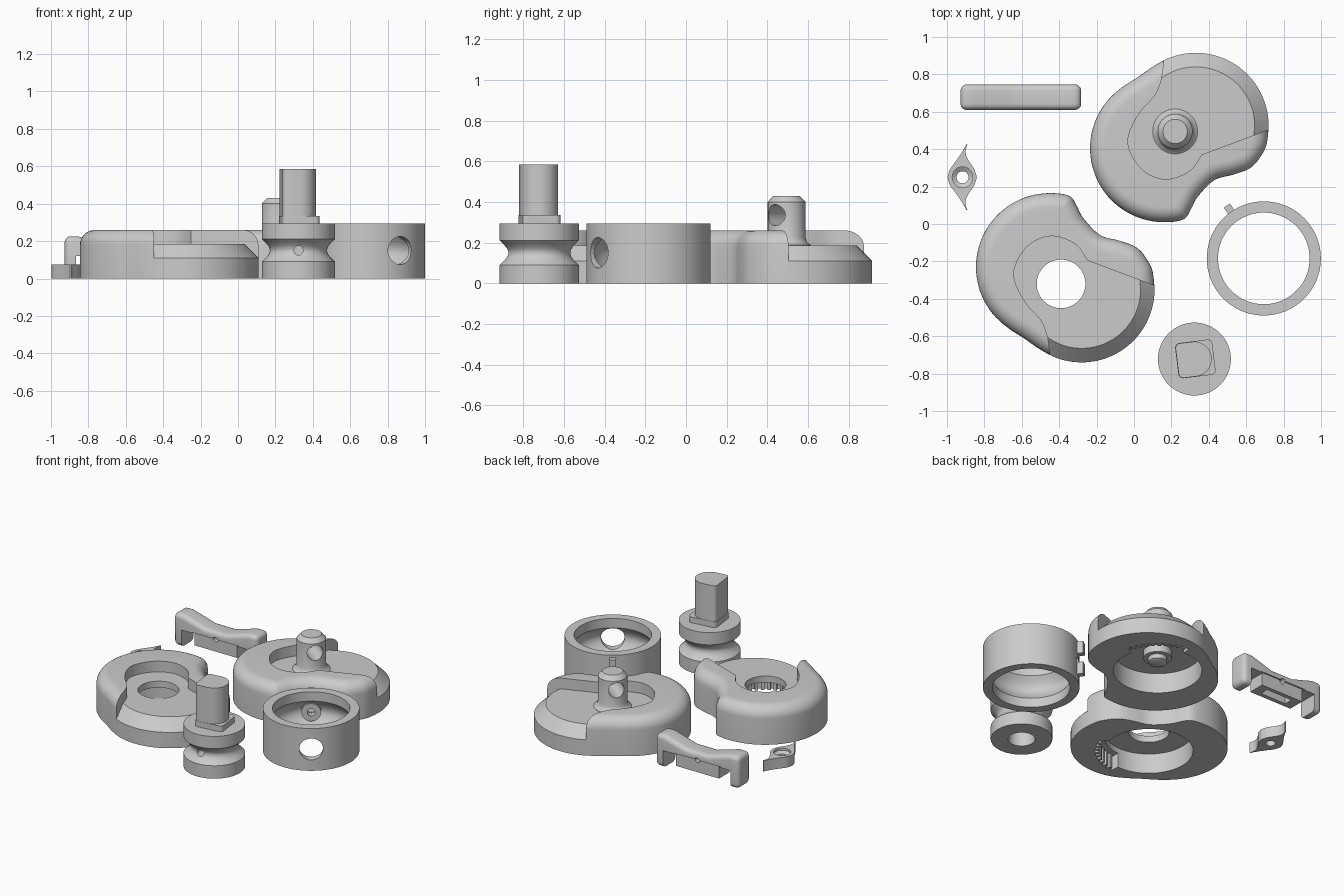
import bpy, bmesh
from math import sin, cos, pi, radians
from mathutils import Vector, Matrix

old = bpy.data.objects.get("Cube")
if old:
    bpy.data.objects.remove(old, do_unlink=True)

grey = bpy.data.materials.new("plain grey")
grey.use_nodes = True
GREY = (0.6, 0.6, 0.6, 1)
grey.diffuse_color = GREY
grey.node_tree.nodes["Principled BSDF"].inputs["Base Color"].default_value = GREY


# ---------- helpers ----------
def skin(name, loops, cyclic=False):
    """Join equal point loops into a solid; cyclic closes it like a ring."""
    bm = bmesh.new()
    rows = [[bm.verts.new(p) for p in loop] for loop in loops]
    n = len(rows[0])
    pairs = list(zip(rows, rows[1:]))
    if cyclic:
        pairs.append((rows[-1], rows[0]))
    else:
        bm.faces.new(rows[0][::-1])
        bm.faces.new(rows[-1])
    for a, b in pairs:
        for i in range(n):
            j = (i + 1) % n
            bm.faces.new((a[i], a[j], b[j], b[i]))
    bm.normal_update()
    if bm.calc_volume(signed=True) < 0:
        bmesh.ops.reverse_faces(bm, faces=bm.faces[:])
    me = bpy.data.meshes.new(name)
    bm.to_mesh(me)
    bm.free()
    me.materials.append(grey)
    ob = bpy.data.objects.new(name, me)
    bpy.context.collection.objects.link(ob)
    return ob


def prism(name, pts, z0, z1):
    return skin(name, [[(x, y, z) for x, y in pts] for z in (z0, z1)])


def circle(r, n=64):
    return [(r * cos(2 * pi * i / n), r * sin(2 * pi * i / n)) for i in range(n)]


def lathe(name, profile, n=64, cyclic=False):
    return skin(name, [[(x, y, z) for x, y in circle(r, n)] for r, z in profile], cyclic)


def box(name, x0, x1, y0, y1, z0, z1):
    return prism(name, [(x0, y0), (x1, y0), (x1, y1), (x0, y1)], z0, z1)


def rod(name, r, angle, z, start, end):
    """Horizontal cylinder leaving the axis at the given angle."""
    ob = prism(name, circle(r, 40), start, end)
    turn = Matrix.Rotation(radians(angle), 4, 'Z') @ Matrix.Rotation(pi / 2, 4, 'Y')
    ob.data.transform(Matrix.Translation((0, 0, z)) @ turn)
    return ob


def evaluated_mesh(ob):
    dg = bpy.context.evaluated_depsgraph_get()
    return bpy.data.meshes.new_from_object(ob.evaluated_get(dg))


def volume(me):
    bm = bmesh.new()
    bm.from_mesh(me)
    v = bm.calc_volume()
    bm.free()
    return v


def cut(ob, cutter):
    """Subtract the cutter with the first solver that leaves a sensible volume."""
    m = ob.modifiers.new("cut", 'BOOLEAN')
    m.operation, m.object = 'DIFFERENCE', cutter
    before, result = volume(ob.data), ob.data
    for solver in ('EXACT', 'MANIFOLD', 'FLOAT'):
        m.solver = solver
        me = evaluated_mesh(ob)
        if .25 < volume(me) / before < .9999:
            result = me
            break
    ob.modifiers.clear()
    ob.data = result
    bpy.data.objects.remove(cutter, do_unlink=True)


def finish(ob, x, y, angle=35):
    ob.data.shade_smooth()
    ob.data.set_sharp_from_angle(angle=radians(angle))
    ob.location = (x, y, 0)


def spline(pts, closed=True, steps=4):
    out, n = [], len(pts)
    pick = (lambda i: Vector(pts[i % n])) if closed else (lambda i: Vector(pts[max(0, min(n - 1, i))]))
    for i in range(n if closed else n - 1):
        a, b, c, d = (pick(i + k) for k in (-1, 0, 1, 2))
        for s in range(steps):
            t = s / steps
            p = 0.5 * (2 * b + (c - a) * t + (2 * a - 5 * b + 4 * c - d) * t * t
                       + (3 * b - a - 3 * c + d) * t ** 3)
            out.append((p.x, p.y))
    if not closed:
        out.append(tuple(pts[-1]))
    return out


def inset(pts, d, z):
    """Counter-clockwise loop moved inward by d, at height z."""
    out, n = [], len(pts)
    for i, (x, y) in enumerate(pts):
        t = (Vector(pts[(i + 1) % n]) - Vector(pts[i - 1])).normalized()
        out.append((x - t.y * d, y + t.x * d, z))
    return out


def arc(cx, cy, r, a0, a1, n):
    angles = [radians(a0 + (a1 - a0) * i / n) for i in range(n + 1)]
    return [(cx + r * cos(a), cy + r * sin(a)) for a in angles]


# ---------- two housings, mirror images of each other ----------
outline = spline(arc(-.06, .09, .395, 75, 235, 10) + [(-.2, -.29)]
                 + arc(.11, -.03, .39, 235, 370, 9)
                 + [(.475, .105), (.41, .19), (.315, .23), (.21, .26), (.12, .35), (.085, .415)])
ridge_edge = spline([(-.06, -.365), (-.075, -.27), (-.11, -.19), (-.19, -.1), (-.25, .025), (-.235, .12),
                     (-.165, .213), (-.05, .256), (.075, .213), (.14, .125)], closed=False)
deck_area = ridge_edge + [(.5, -.01), (.9, -.16), (.9, -.9), (-.05, -.9)]
ridge_area = ridge_edge + [(.5, -.01), (.9, -.16), (.9, .9), (-.9, .9), (-.9, -.9), (-.05, -.9)]


def housing(name, x, y, flip, bore):
    # tall rounded ridge on one side
    fillet = [(.08 * (1 - cos(a)), .18 + .08 * sin(a)) for a in (pi / 2 * i / 8 for i in range(9))]
    ridge = skin(name + "_ridge", [inset(outline, d, z) for d, z in [(0, 0)] + fillet])
    cut(ridge, prism("deck_space", deck_area, -.1, .5))
    # lower deck with a sloped rim on the other
    deck = skin(name + "_deck", [inset(outline, d, z) for d, z in ((0, 0), (0, .11), (.075, .185))])
    cut(deck, prism("ridge_space", ridge_area, -.1, .5))
    # round chamber below, with a toothed pocket on its thick side
    for part in (ridge, deck):
        cut(part, prism("chamber", circle(.28, 80), -.1, .14))
    teeth = []
    for i in range(10):
        for k, r in ((0, .34), (.5, .34), (.5, .315), (1, .315)):
            a = radians(-86 + 7.2 * (i + k))
            teeth.append((r * cos(a), r * sin(a)))
    cut(deck, prism("pocket", teeth + arc(0, 0, .22, -14, -86, 10), -.1, .1))
    if bore:
        cut(deck, prism("bore", circle(.13), -.1, .5))
    for part in (ridge, deck):
        if flip:
            part.data.transform(Matrix.Scale(-1, 4, (0, 1, 0)))
            part.data.flip_normals()
        finish(part, x, y, 30)


housing("bored_housing", -.39, -.32, False, True)
housing("pin_housing", .22, .495, True, False)

# ---------- pin with a cross hole ----------
pin = lathe("housing_pin", [(.04, .05), (.06, .06), (.06, .09), (.09, .09), (.09, .15), (.12, .15), (.12, .187),
                            (.102, .2), (.093, .225), (.093, .4), (.065, .43)])
cut(pin, rod("cross_hole", .052, -38, .335, -.3, .3))
finish(pin, .22, .495)

# ---------- grooved spool with a keyed shaft ----------
groove = [(.195 - .042 * sin(pi * i / 12), .21 - .12 * i / 12) for i in range(13)]
spool = lathe("spool", [(.195, .295)] + groove + [(.195, 0)])
cut(spool, prism("socket", circle(.085), -.1, .25))
cut(spool, rod("cord_hole", .025, -90, .15, 0, .4))
finish(spool, .323, -.722)


def keyed(name, left, right, half, round_r, z0, z1):
    """Upright bar with softened left corners and a rounded right side."""
    c = .025
    pts = arc(left + c, half - c, c, 90, 180, 5) + arc(left + c, c - half, c, 180, 270, 5)
    pts += arc(right - round_r, round_r - half, round_r, 270, 360, 10)
    pts += arc(right - round_r, half - round_r, round_r, 0, 90, 10)[1 if round_r == half else 0:]
    ob = prism(name, pts, z0, z1)
    ob.data.transform(Matrix.Rotation(radians(7), 4, 'Z'))
    finish(ob, .323, -.722)


keyed("shaft_collar", -.095, .105, .095, .025, .29, .335)
keyed("drive_shaft", -.093, .093, .093, .093, .29, .585)

# ---------- ring with an inner groove, wide and narrow holes, boss and outer lugs ----------
RING = (.694, -.184)
inner = [(.245 + .04 * sin(pi * i / 12), .23 - .165 * i / 12) for i in range(13)]
ring = lathe("ring", [(.305, 0), (.305, .295), (.245, .295)] + inner + [(.245, 0)], 80, True)
cut(ring, rod("wide_hole", .075, -55, .15, .1, .5))
cut(ring, rod("narrow_hole", .025, 125, .15, .1, .5))
finish(ring, *RING)
boss = rod("ring_boss", .062, 125, .15, .247, .295)
cut(boss, rod("narrow_hole", .025, 125, .15, .1, .5))
finish(boss, *RING)
for label, low in (("lower", .045), ("upper", .195)):
    lug = box(label + "_ring_lug", .295, .345, -.02, .02, low, low + .085)
    lug.data.transform(Matrix.Rotation(radians(125), 4, 'Z'))
    finish(lug, *RING)

# ---------- handle bar with hooked ends ----------
side = [(-.322, 0), (.322, 0), (.322, .225), (.25, .225), (.08, .175), (-.08, .175), (-.25, .225), (-.322, .225)]
bar = skin("handle_bar", [[(x, y, z) for x, z in side] for y in (-.068, .068)])
bev = bar.modifiers.new("round", 'BEVEL')
bev.width, bev.segments, bev.limit_method, bev.angle_limit = .032, 5, 'ANGLE', radians(40)
rounded = evaluated_mesh(bar)
bar.modifiers.clear()
bar.data = rounded
for s in (-1, 1):
    a, b = sorted((s * .165, s * .26))
    cut(bar, box("arch", a, b, -.2, .2, -.1, .12))
    a, b = sorted((s * .058, s * .2))
    cut(bar, box("relief", -.18, .18, a, b, -.1, .125))
cut(bar, box("block_base", -.18, .18, -.2, .2, -.1, .035))
cut(bar, box("slot", -.1, .1, -.03, .03, -.1, .085))
cut(bar, rod("bar_hole", .018, 90, .12, -.3, .3))
finish(bar, -.605, .678)

# ---------- small two-tailed clip ----------
upper = spline([(.077, 0), (.062, .045), (.035, .085), (.018, .12), (.018, .15), (.026, .175)], False)
upper += spline([(.02, .175), (-.005, .13), (-.04, .08), (-.068, .04), (-.08, 0)], False)
lower = [(x, -y) for x, y in upper[-2:0:-1]]
clip = prism("clip", upper + lower, 0, .075)
cut(clip, prism("clip_hole", circle(.032, 32), -.1, .2))
cut(clip, lathe("countersink", [(.032, .045), (.055, .06), (.055, .2)], 32))
finish(clip, -.917, .25)
